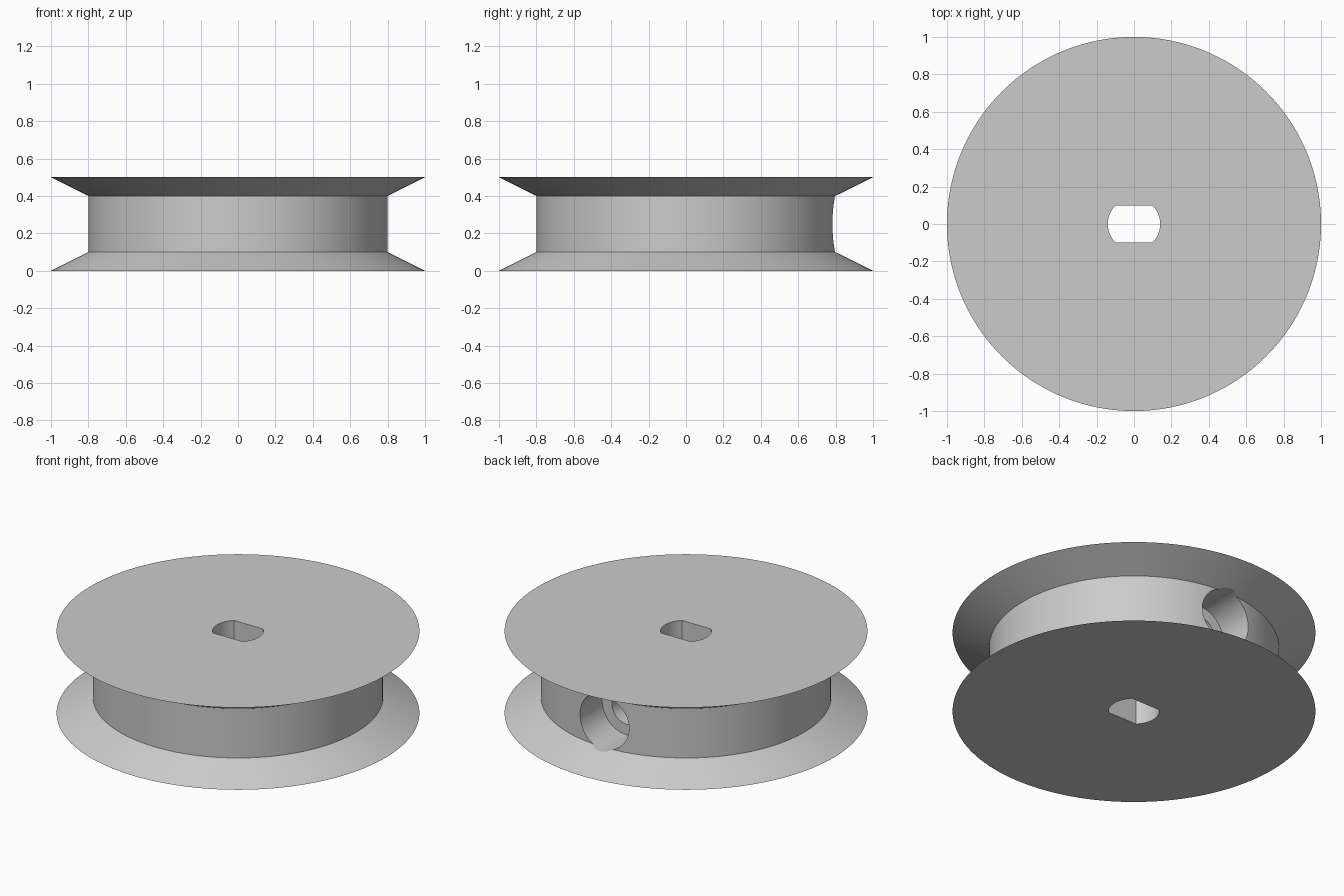
import bpy, bmesh, math
from mathutils import Matrix

if "Cube" in bpy.data.objects:
    bpy.data.objects.remove(bpy.data.objects["Cube"])


def new_object(name, bm):
    bmesh.ops.recalc_face_normals(bm, faces=bm.faces)
    mesh = bpy.data.meshes.new(name)
    bm.to_mesh(mesh)
    bm.free()
    obj = bpy.data.objects.new(name, mesh)
    bpy.context.collection.objects.link(obj)
    return obj


def lathe(name, profile, segments, matrix=Matrix()):
    """Solid of revolution around z from (radius, height) points, capped at both ends."""
    bm = bmesh.new()
    rings = []
    for r, z in profile:
        angles = [2 * math.pi * i / segments for i in range(segments)]
        rings.append([bm.verts.new((r * math.cos(a), r * math.sin(a), z)) for a in angles])
    for low, high in zip(rings, rings[1:]):
        for i in range(segments):
            j = (i + 1) % segments
            bm.faces.new((low[i], low[j], high[j], high[i]))
    bm.faces.new(rings[0])
    bm.faces.new(rings[-1])
    bmesh.ops.transform(bm, matrix=matrix, verts=bm.verts)
    return new_object(name, bm)


def cut(target, cutter):
    cutter.hide_render = True
    cutter.hide_viewport = True
    mod = target.modifiers.new(cutter.name, 'BOOLEAN')
    mod.operation = 'DIFFERENCE'
    mod.solver = 'EXACT'
    mod.object = cutter


# Pulley body: drum between two flared flanges
pulley = lathe("pulley", [(1, 0), (0.8, 0.1), (0.8, 0.4), (1, 0.5)], 160)

# Double-flat shaft slot
bm = bmesh.new()
half = math.asin(0.1 / 0.14)
outline = []
for side in (0, math.pi):
    for i in range(17):
        a = side - half + 2 * half * i / 16
        outline.append(bm.verts.new((0.14 * math.cos(a), 0.14 * math.sin(a), -0.1)))
base = bm.faces.new(outline)
ext = bmesh.ops.extrude_face_region(bm, geom=[base])
top = [v for v in ext["geom"] if isinstance(v, bmesh.types.BMVert)]
bmesh.ops.translate(bm, vec=(0, 0, 0.7), verts=top)
slot = new_object("shaft_slot_cutter", bm)

# Stepped screw hole running along +y into the slot
to_y = Matrix.Translation((0, 0, 0.25)) @ Matrix.Rotation(-math.pi / 2, 4, 'X')
screw = lathe("screw_hole_cutter",
              [(0.1, 0.0), (0.1, 0.57), (0.165, 0.57), (0.165, 1.1)], 64, to_y)

cut(pulley, slot)
cut(pulley, screw)

# Bake the cuts, then smooth the curved walls
bpy.context.view_layer.objects.active = pulley
pulley.select_set(True)
for mod in list(pulley.modifiers):
    bpy.ops.object.modifier_apply(modifier=mod.name)
for cutter in (slot, screw):
    bpy.data.objects.remove(cutter)
bpy.ops.object.shade_smooth_by_angle(angle=math.radians(20))

# Plain grey
grey = bpy.data.materials.new("grey")
grey.diffuse_color = (0.6, 0.6, 0.6, 1)
grey.use_nodes = True
grey.node_tree.nodes["Principled BSDF"].inputs["Base Color"].default_value = grey.diffuse_color
pulley.data.materials.clear()
pulley.data.materials.append(grey)
